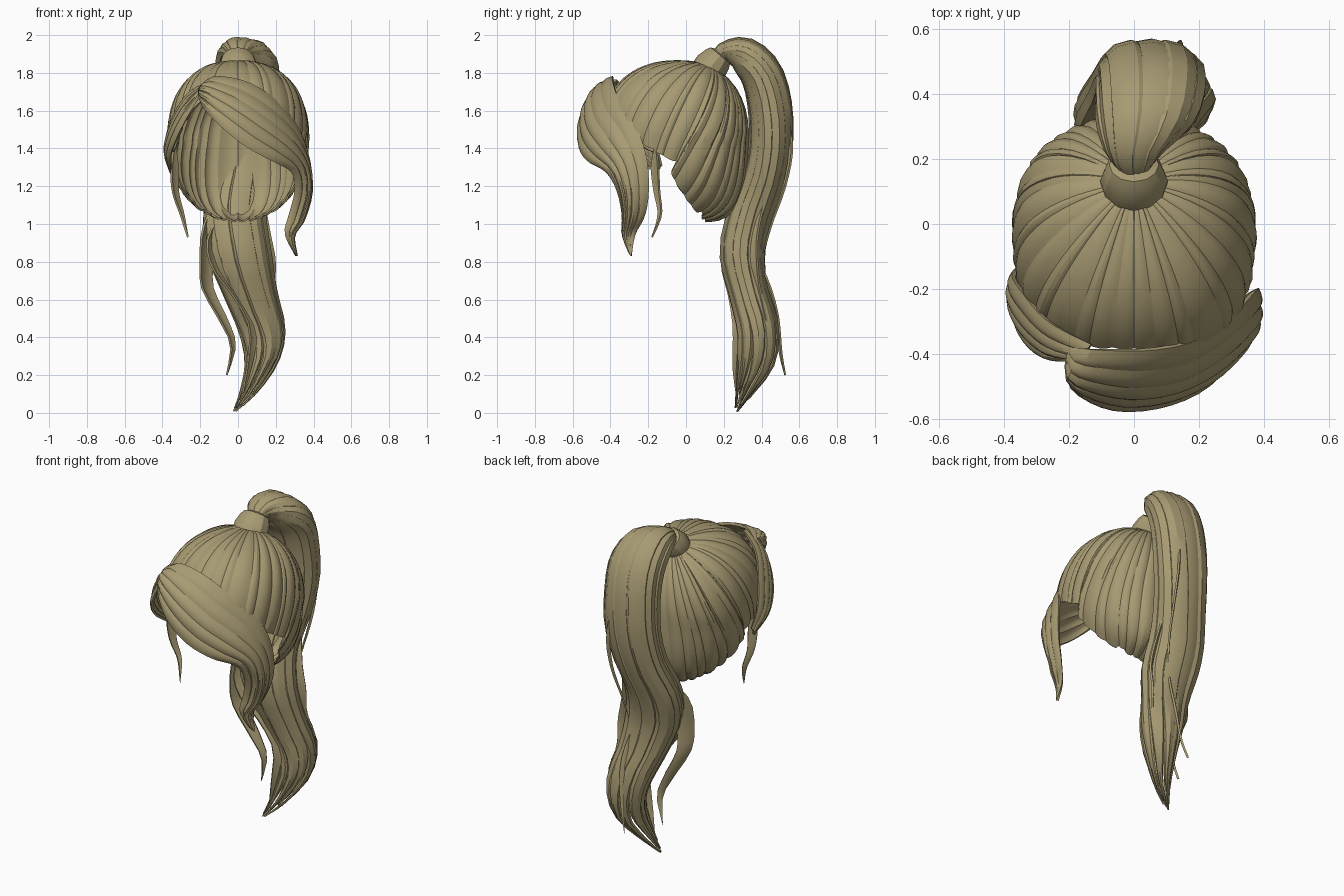
import bpy, bmesh, math, random
from mathutils import Vector as V

if "Cube" in bpy.data.objects:
    bpy.data.objects.remove(bpy.data.objects["Cube"])

hair = bpy.data.materials.new("dark_blond")
hair.diffuse_color = (0.39, 0.325, 0.17, 1)
hair.use_nodes = True
hair.node_tree.nodes["Principled BSDF"].inputs["Base Color"].default_value = hair.diffuse_color


def spline(pts, t):
    """Smooth curve through tuples of any size, t in 0..1."""
    n = len(pts) - 1
    f = min(max(t, 0), 1) * n
    i = min(int(f), n - 1)
    f -= i
    g = lambda k: pts[min(max(k, 0), n)]
    return [b + 0.5 * f * (c - a + f * (2 * a - 5 * b + 4 * c - d + f * (3 * (b - c) + d - a)))
            for a, b, c, d in zip(g(i - 1), g(i), g(i + 1), g(i + 2))]


def grid(name, rows, closed=False, thick=0.0, angle=28):
    """Skin rows of points into a surface, optionally thickened."""
    bm = bmesh.new()
    vs = [[bm.verts.new(p) for p in r] for r in rows]
    m = len(rows[0])
    for a, b in zip(vs, vs[1:]):
        for j in range(m if closed else m - 1):
            k = (j + 1) % m
            bm.faces.new((a[j], a[k], b[k], b[j]))
    bmesh.ops.remove_doubles(bm, verts=bm.verts, dist=0.0004)
    bmesh.ops.recalc_face_normals(bm, faces=bm.faces)
    me = bpy.data.meshes.new(name)
    bm.to_mesh(me)
    bm.free()
    me.materials.append(hair)
    ob = bpy.data.objects.new(name, me)
    bpy.context.collection.objects.link(ob)
    bpy.ops.object.select_all(action='DESELECT')
    ob.select_set(True)
    bpy.context.view_layer.objects.active = ob
    if thick:
        mod = ob.modifiers.new("thickness", 'SOLIDIFY')
        mod.thickness = thick
        mod.offset = 0
        bpy.ops.object.modifier_apply(modifier=mod.name)
    bpy.ops.object.shade_smooth_by_angle(angle=math.radians(angle))
    return ob


C = V((0, -0.03, 1.45))          # skull centre
RIDGE = (0.0, 0.75, 1.0, 0.7)    # cross-section of one lock


def sheet(name, A, B, bulge=0.0, locks=1, ridge=0.0, steps=22, thick=0.012):
    """Lock of hair spanning two edge curves, bulging away from the skull."""
    rows = []
    m = locks * 4
    for i in range(steps + 1):
        t = i / steps
        a, b = V(spline(A, t)), V(spline(B, t))
        out = (a + b) / 2 - C
        out.z *= 0.4
        out.normalize()
        w = min(1, (b - a).length / 0.12)
        rows.append([a.lerp(b, j / m) + out * w * (bulge * math.sin(math.pi * j / m)
                     + ridge * RIDGE[j % 4]) for j in range(m + 1)])
    return grid(name, rows, thick=thick)


def wisp(name, path, width, side=(0.7, 0.7, 0)):
    """Thin strand along a path, tapering at both ends."""
    n = len(path) - 1
    A, B = [], []
    for i, p in enumerate(path):
        o = V(side) * width / 2 * (1 - (i / n) ** 2) * (0.15 if i == 0 else 1)
        A.append(tuple(V(p) - o))
        B.append(tuple(V(p) + o))
    return sheet(name, A, B, 0.008, 1, 0.01, 14)


# --- Scalp cap: locks combed from the hairline to the tie
def lean(z):
    """Backward shift of the lower skull towards the nape."""
    return 0.7 * z * z if z < 0 else 0.0


def skull(d):
    n = 2.3 if d.z > 0 else 2.1
    r = sum(abs(c / k) ** n for c, k in zip(d, (0.365, 0.355 if d.y > 0 else 0.42,
                                                0.41 if d.z > 0 else 0.43)))
    return d * r ** (-1 / n)


pole = V((0, 0.16, 0.39)).normalized()
hairline = [(0, -.41, 1.71), (.14, -.40, 1.70), (.25, -.35, 1.58), (.33, -.25, 1.42),
            (.35, -.15, 1.37), (.36, -.05, 1.31), (.34, -.08, 1.25), (.27, -.01, 1.14),
            (.18, .05, 1.075), (.09, .08, 1.04), (0, .10, 1.02)]
half = 19
steps = 16
# uneven lock widths, the same set mirrored on both sides
random.seed(9)
edges = [0.0]
for _ in range(half):
    edges.append(edges[-1] + random.uniform(0.5, 1.5))
edges = [e / edges[-1] for e in edges]
cols = []
for k in range(half * 8):
    lock, sub = divmod(k, 4)
    right = lock < half
    if right:
        u = edges[lock] + (edges[lock + 1] - edges[lock]) * sub / 4
    else:
        q = 2 * half - lock
        u = edges[q] + (edges[q - 1] - edges[q]) * sub / 4
    e = V(spline(hairline, u)) - C
    e.x *= 1 if right else -1
    e.y -= lean(e.z)
    e.normalize()
    nape = max(0, 1 - abs(u - 0.68) / 0.25)
    mid = ((pole + e).normalized() + V((0, 0.35 * nape, -0.1 * nape))) * 1.15
    random.seed(lock)
    stop = 1 - 0.03 * random.random()
    amp = random.uniform(0.006, 0.012) * (0.6 if u < 0.2 else 1.1)
    col = []
    for i in range(steps + 1):
        t = 0.06 + (stop - 0.06) * i / steps
        d = pole * (1 - t) ** 2 + mid * 2 * t * (1 - t) + e * t * t
        p = skull(d)
        bump = p.normalized() * amp * (RIDGE[sub] - 0.4) * min(1, 2 * t)
        col.append(C + p + bump + V((0, lean(p.z), 0)))
    cols.append(col)
grid("scalp_hair", list(zip(*cols)), closed=True, thick=0.01, angle=22)

# --- Hair tie: tilted tapered band
axis = V((0, 0.64, 0.77))
nrm = V((0, 0.77, -0.64))
rows = []
for h, r in ((-.07, .085), (-.055, .1), (-.01, .104), (.04, .09), (.065, .076), (.075, .05)):
    rows.append([V((0, .14, 1.842)) + axis * h + r * (V((1, 0, 0)) * math.cos(a) + nrm * .88 * math.sin(a))
                 for a in (math.tau * j / 12 for j in range(12))])
grid("hair_tie", rows, closed=True)

# --- Ponytail: x, y, z, half width, half depth along its length
tail = [(0, .17, 1.885, .04, .035), (.0, .22, 1.915, .08, .055), (.035, .31, 1.895, .14, .09),
        (.05, .40, 1.80, .16, .105), (.05, .445, 1.65, .16, .11), (.045, .455, 1.45, .16, .11),
        (.02, .42, 1.25, .155, .11), (-.02, .345, 1.05, .16, .115), (.0, .30, .85, .165, .115),
        (.055, .33, .65, .14, .10), (.12, .38, .45, .12, .105), (.125, .37, .28, .085, .095),
        (.06, .31, .12, .045, .045), (-.02, .265, .005, .004, .004)]


def tail_point(t, ang, k=1.0):
    c = spline(tail, t)
    a, b = spline(tail, t - 0.01), spline(tail, t + 0.01)
    n = V((0, b[2] - a[2], a[1] - b[1])).normalized()
    return V(c[:3]) + k * (V((c[3] * math.cos(ang), 0, 0)) - n * c[4] * math.sin(ang))


# Overlapping locks that make up the ponytail
count = 10
for n in range(count):
    random.seed(n + 20)
    a0 = math.tau * n / count
    end = random.uniform(0.93, 1.0)
    twist = random.uniform(0.7, 1.0)
    lift = random.uniform(0.95, 1.03)
    rows = []
    for i in range(31):
        s = i / 30
        t = 0.02 + (end - 0.02) * s
        w = 0.42 * (1 - max(0, (s - 0.7) / 0.3) ** 2) + 0.004
        rows.append([tail_point(t, a0 + twist * s + w * q, lift + h) for q, h in
                     ((-1, -.12), (-.7, .0), (0, .04), (.7, .0), (1, -.12))])
    grid("ponytail_lock", rows, thick=0.01)

# Loose strands on the ponytail
wisp("tail_strand_left", [(-.12, .34, 1.12), (-.15, .27, .97), (-.165, .24, .8), (-.16, .25, .66),
                          (-.08, .27, .5), (-.025, .29, .36), (-.06, .31, .2)], .11)
wisp("tail_strand_inner", [(-.1, .27, 1.05), (-.13, .23, .9), (-.1, .22, .76), (0, .25, .62),
                           (.08, .27, .45), (.06, .26, .25), (.02, .27, .08)], .1)
wisp("tail_strand_right", [(.13, .42, 1.15), (.15, .36, .95), (.18, .36, .8), (.18, .38, .65),
                           (.22, .42, .5), (.2, .45, .3)], .06)
wisp("tail_strand_back", [(.08, .39, .8), (.1, .44, .65), (.1, .48, .5), (.08, .50, .32),
                          (.05, .525, .2)], .035)
wisp("tail_strand_fine", [(.12, .53, 1.6), (.14, .555, 1.4), (.14, .52, 1.2), (.12, .45, 1.0),
                          (.1, .41, .85)], .02)

# --- Swept fringe
fringe_top = [(-.19, -.38, 1.72), (-.12, -.385, 1.775), (.05, -.385, 1.745), (.2, -.35, 1.65),
              (.31, -.265, 1.52), (.365, -.21, 1.35), (.375, -.2, 1.18), (.34, -.22, 1.05),
              (.29, -.27, .95), (.31, -.29, .83)]
fringe_low = [(-.2, -.41, 1.69), (-.18, -.50, 1.62), (-.08, -.56, 1.51), (.05, -.56, 1.405),
              (.18, -.515, 1.335), (.28, -.42, 1.28), (.3, -.36, 1.18), (.27, -.33, 1.05),
              (.25, -.33, .95), (.31, -.29, .83)]
sheet("swept_fringe", fringe_top, fringe_low, 0.045, 5, 0.009, 30, 0.016)

# --- Short lock tucked back on the other side
lock_top = [(-.13, -.37, 1.76), (-.26, -.30, 1.69), (-.34, -.21, 1.56), (-.37, -.16, 1.43),
            (-.35, -.13, 1.31)]
lock_low = [(-.19, -.41, 1.70), (-.26, -.41, 1.58), (-.32, -.37, 1.46), (-.355, -.28, 1.36),
            (-.35, -.15, 1.27)]
sheet("tucked_lock", lock_top, lock_low, 0.02, 4, 0.008, 18, 0.014)

# --- Thin strand in front of the ear
wisp("ear_strand", [(-.335, -.16, 1.42), (-.335, -.165, 1.3), (-.33, -.155, 1.17),
                    (-.295, -.14, 1.05), (-.265, -.18, .93)], .055)
